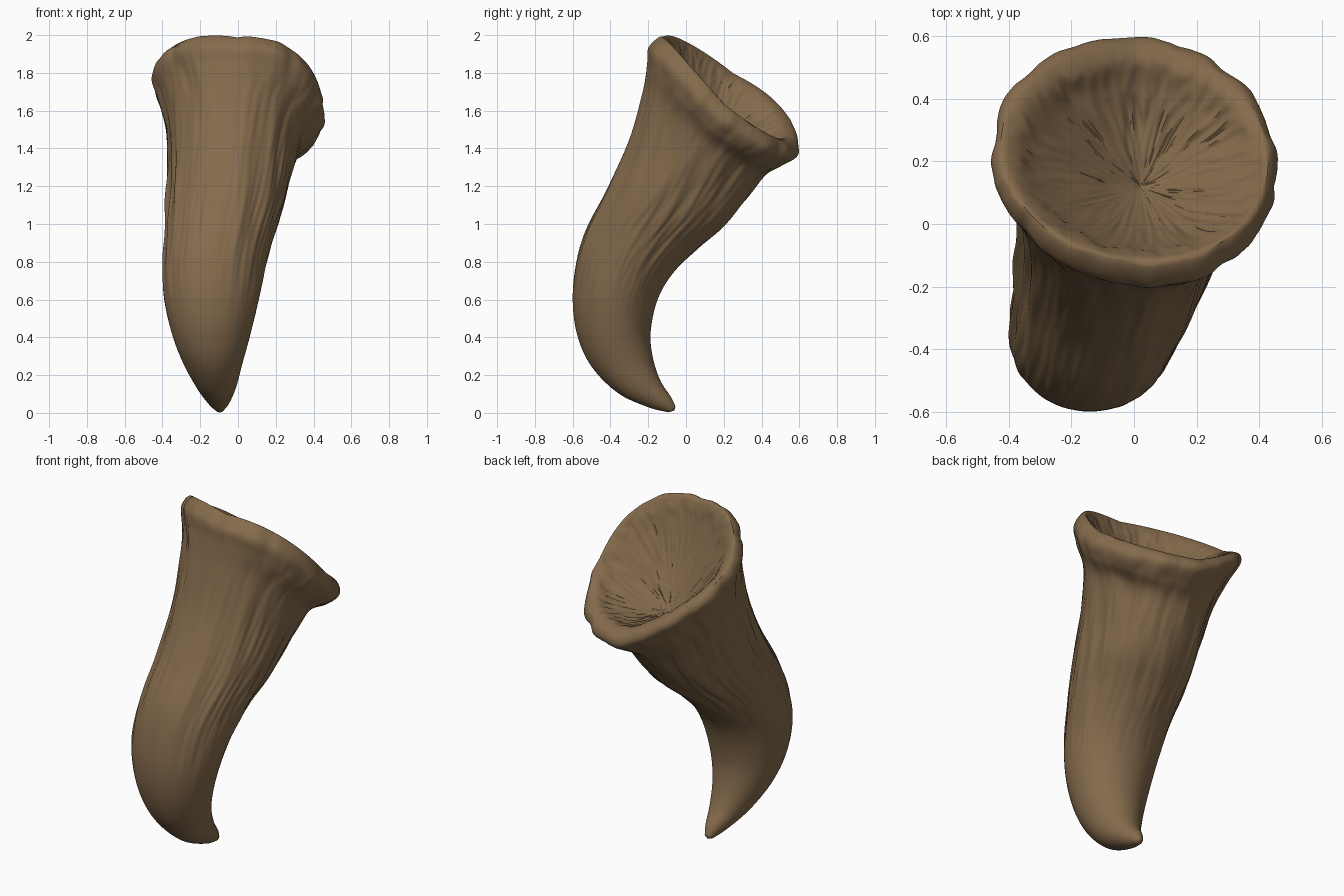
import bpy, bmesh, math
from mathutils import Vector, noise

cube = bpy.data.objects.get("Cube")
if cube:
    bpy.data.objects.remove(cube, do_unlink=True)

SEGMENTS = 200   # points around each ring
STEPS = 9        # smooth rings between two key sections

# Key sections from tip to rim: front y, front z, back y, back z, min x, max x
outside = [
    (-.09, .003, -.056, .035, -.12, -.075),
    (-.2, .03, -.08, .085, -.16, -.045),
    (-.36, .105, -.135, .17, -.22, -.01),
    (-.5, .245, -.175, .29, -.292, .025),
    (-.575, .41, -.187, .43, -.35, .067),
    (-.6, .6, -.15, .6, -.39, .11),
    (-.58, .8, -.07, .74, -.4, .145),
    (-.52, .99, .06, .87, -.39, .185),
    (-.41, 1.2, .2, .99, -.38, .24),
    (-.3, 1.45, .31, 1.12, -.37, .285),
    (-.23, 1.7, .41, 1.25, -.375, .335),
    (-.2, 1.84, .5, 1.31, -.415, .415),
    (-.185, 1.93, .59, 1.37, -.455, .455),
]
# Rolled lip, then the hollow running down to its pit
inside = [
    (-.12, 1.985, .585, 1.43, -.43, .43),
    (-.09, 1.94, .52, 1.46, -.375, .39),
    (-.07, 1.85, .43, 1.43, -.31, .32),
    (-.02, 1.68, .32, 1.405, -.19, .21),
    (.05, 1.52, .2, 1.4, -.08, .11),
    (.11, 1.41, .13, 1.395, .01, .03),
]
keys = [Vector(k) for k in outside + inside]
RIM = len(outside) - 1


def spline(a, b, c, d, t):
    """Catmull-Rom blend of four neighbouring sections."""
    return (b * 2 + (c - a) * t + (a * 2 - b * 5 + c * 4 - d) * t ** 2
            + (b * 3 - a - c * 3 + d) * t ** 3) / 2


def smoothstep(low, high, x):
    t = min(max((x - low) / (high - low), 0), 1)
    return t * t * (3 - 2 * t)


def wrinkle(angle, s, radius):
    """Outward offset: lengthwise folds outside, radial grooves inside."""
    c, q = math.cos(angle), math.sin(angle)
    if s <= RIM + 1:
        fade = smoothstep(4, 8, s) * (1 - .6 * smoothstep(RIM - 2, RIM, s))
        side = .4 + .6 * abs(c)
        twist = angle + .06 * s
        folds = noise.noise((5 * math.cos(twist), 5 * math.sin(twist), s * .55))
        fine = noise.noise((12 * c, 12 * q, s * .8 + 7))
        lip = noise.noise((4 * c, 4 * q, 20)) * smoothstep(RIM - 2, RIM, s)
        return fade * side * (.015 * folds + .01 * fine) + .014 * lip
    fade = smoothstep(RIM + 1, RIM + 2.5, s) * min(1, radius * 5)
    groove = abs(noise.noise((9 * c, 9 * q, s * .6)))
    return fade * (.024 * groove - .006 + .008 * noise.noise((16 * c, 16 * q, s)))


def ring_points(section, s):
    fy, fz, by, bz, x0, x1 = section
    centre = Vector(((x0 + x1) / 2, (fy + by) / 2, (fz + bz) / 2))
    to_side = Vector(((x1 - x0) / 2, 0, 0))
    to_back = Vector((0, (by - fy) / 2, (bz - fz) / 2))
    # The mouth leans to the left, with its front left and back right corners lifted
    mouth = smoothstep(RIM - 3.5, RIM, s)
    for i in range(SEGMENTS):
        a = math.tau * i / SEGMENTS
        swell = 1 + .03 * mouth * max(0, math.cos(a + math.pi / 4)) ** 4
        arm = (to_side * math.cos(a) + to_back * math.sin(a)) * swell
        p = centre + arm + arm.normalized() * wrinkle(a, s, arm.length)
        lean = mouth * (p.x - centre.x)
        lift = .12 * mouth * arm.length * max(0, -math.sin(2 * a))
        yield p + Vector((0, -.05 * lean, lift - .2 * lean))


# Loft the horn skin through all sections
bm = bmesh.new()
rings = []
last = len(keys) - 1
for n in range(last * STEPS + 1):
    k = min(n // STEPS, last - 1)
    t = n / STEPS - k
    section = spline(keys[max(k - 1, 0)], keys[k], keys[k + 1], keys[min(k + 2, last)], t)
    rings.append([bm.verts.new(p) for p in ring_points(section, n / STEPS)])
for low, high in zip(rings, rings[1:]):
    for i in range(SEGMENTS):
        j = (i + 1) % SEGMENTS
        bm.faces.new((low[i], low[j], high[j], high[i]))


def cap(ring, bulge):
    """Close an end ring with a fan around a slightly raised point."""
    middle = sum((v.co for v in ring), Vector()) / len(ring)
    tip = bm.verts.new(middle + bulge)
    for i in range(SEGMENTS):
        bm.faces.new((ring[i], ring[(i + 1) % SEGMENTS], tip))


cap(rings[0], Vector((0, .012, -.006)))
cap(rings[-1], Vector((0, 0, -.01)))
bmesh.ops.recalc_face_normals(bm, faces=bm.faces)

mesh = bpy.data.meshes.new("horn")
bm.to_mesh(mesh)
bm.free()
horn = bpy.data.objects.new("horn", mesh)
bpy.context.collection.objects.link(horn)

# Single brown colour
brown = bpy.data.materials.new("horn_brown")
brown.use_nodes = True
colour = (.235, .147, .073, 1)
brown.diffuse_color = colour
shader = next(n for n in brown.node_tree.nodes if n.type == "BSDF_PRINCIPLED")
shader.inputs["Base Color"].default_value = colour
mesh.materials.append(brown)

# Smooth shading
bpy.context.view_layer.objects.active = horn
horn.select_set(True)
bpy.ops.object.shade_smooth_by_angle(angle=math.radians(60))
